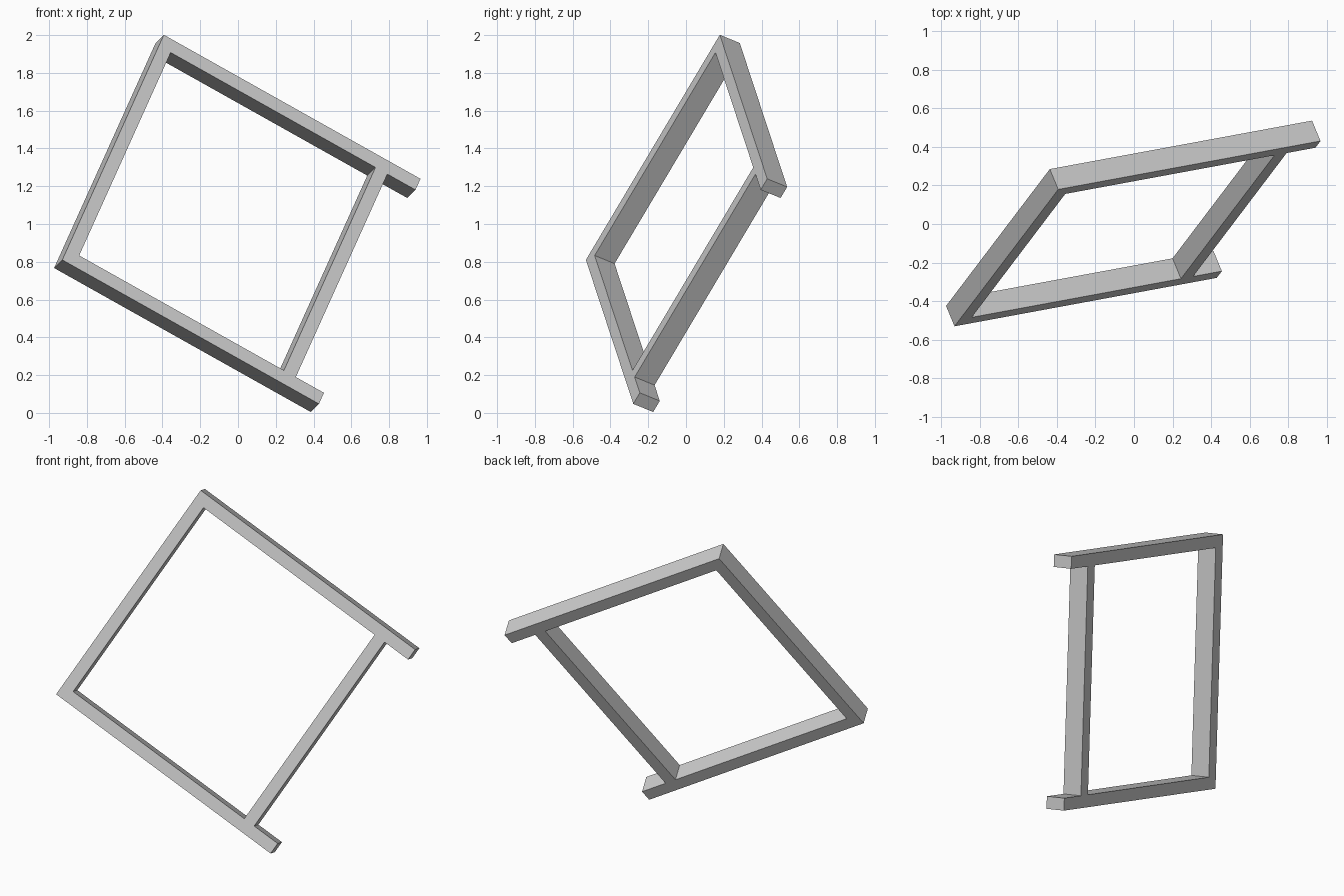
import bpy
from mathutils import Matrix, Vector

cube = bpy.data.objects.get("Cube")
if cube:
    bpy.data.objects.remove(cube, do_unlink=True)

# Plain grey for the whole frame
grey = bpy.data.materials.new("light_grey")
grey.use_nodes = True
colour = (0.6, 0.6, 0.6, 1)
grey.diffuse_color = colour
grey.node_tree.nodes["Principled BSDF"].inputs["Base Color"].default_value = colour

# Tilted frame axes: along the rails, up the uprights, out of the front face
along = Vector((0.861, 0.159, -0.483)).normalized()
up = Vector((0.363, 0.477, 0.800))
up = (up - along * up.dot(along)).normalized()
out = along.cross(up)
corner = Vector((-0.93, -0.53, 0.81))
tilt = Matrix((along, up, out)).transposed().to_4x4()
tilt.translation = corner

RAIL, HEIGHT, DEPTH, BAR = 1.578, 1.487, 0.122, 0.073
POST_END = 1.405


def bar(name, a0, a1, b0, b1):
    """Square bar spanning a0..a1 along the rails and b0..b1 up the frame."""
    bpy.ops.mesh.primitive_cube_add(size=1)
    ob = bpy.context.object
    ob.name = name
    place = Matrix.Translation(((a0 + a1) / 2, (b0 + b1) / 2, -DEPTH / 2))
    size = Matrix.Diagonal((a1 - a0, b1 - b0, DEPTH, 1))
    ob.data.transform(tilt @ place @ size)
    ob.data.materials.append(grey)


# Long rails that run past the second upright
bar("lower_rail", 0, RAIL, 0, BAR)
bar("upper_rail", 0, RAIL, HEIGHT - BAR, HEIGHT)

# Uprights fitted between the rails
bar("end_upright", 0, BAR, BAR, HEIGHT - BAR)
bar("inner_upright", POST_END - BAR, POST_END, BAR, HEIGHT - BAR)
